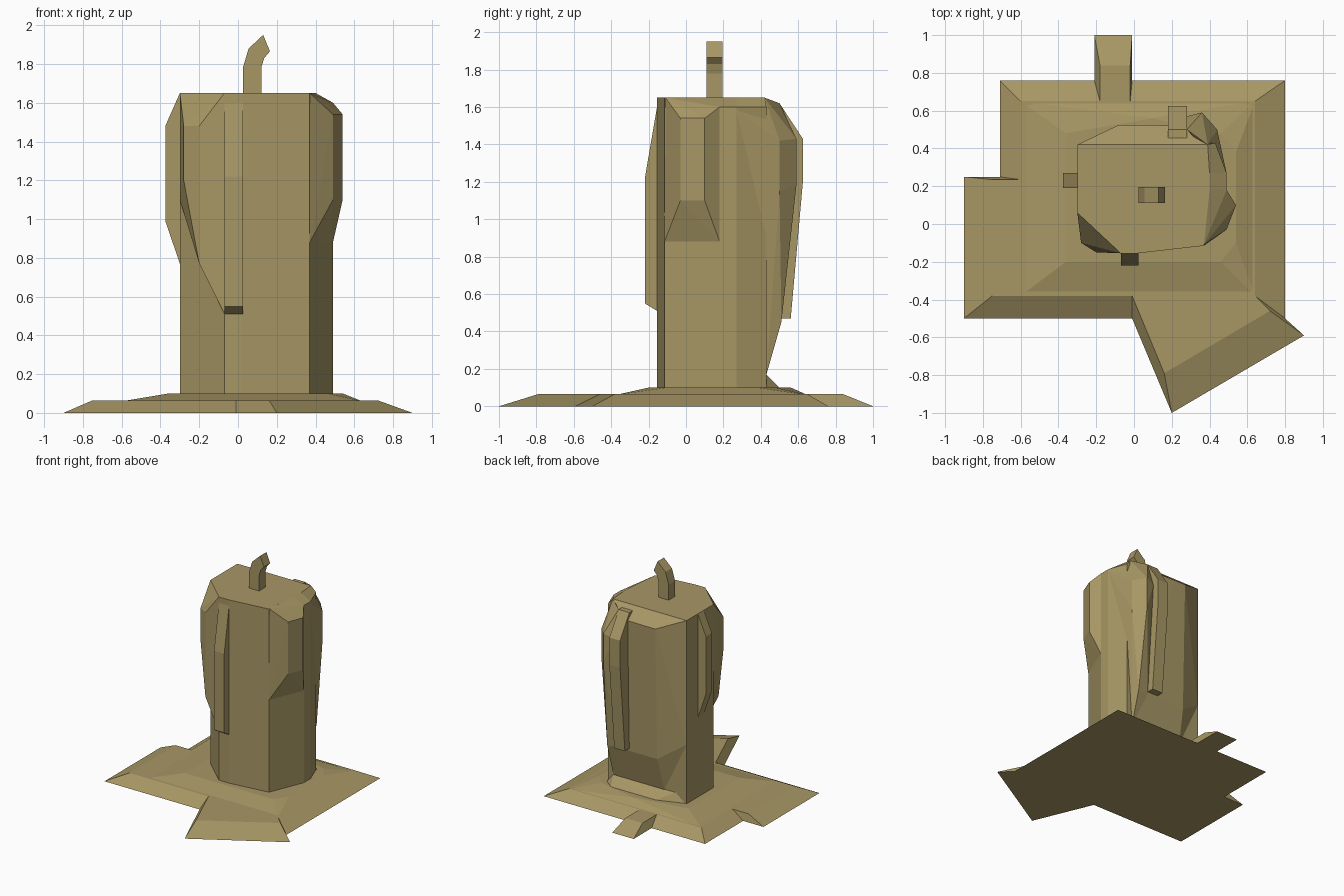
import bpy, bmesh

if "Cube" in bpy.data.objects:
    bpy.data.objects.remove(bpy.data.objects["Cube"])

wax = bpy.data.materials.new("tan wax")
wax.diffuse_color = (0.39, 0.31, 0.13, 1)
wax.use_nodes = True
wax.node_tree.nodes["Principled BSDF"].inputs["Base Color"].default_value = wax.diffuse_color


def finish(name, bm):
    bmesh.ops.recalc_face_normals(bm, faces=bm.faces)
    me = bpy.data.meshes.new(name)
    bm.to_mesh(me)
    bm.free()
    me.materials.append(wax)
    ob = bpy.data.objects.new(name, me)
    bpy.context.collection.objects.link(ob)
    return ob


def loft(name, rings):
    """Skin rings of equal point count, capped at both ends."""
    bm = bmesh.new()
    vs = [[bm.verts.new(p) for p in r] for r in rings]
    for a, b in zip(vs, vs[1:]):
        for i in range(len(a)):
            j = (i + 1) % len(a)
            bm.faces.new((a[i], a[j], b[j], b[i]))
    bm.faces.new(vs[0])
    bm.faces.new(vs[-1])
    return finish(name, bm)


def hull(name, pts):
    """Convex chunk of wax around a few points."""
    bm = bmesh.new()
    for p in pts:
        bm.verts.new(p)
    r = bmesh.ops.convex_hull(bm, input=bm.verts)
    junk = [g for g in set(r["geom_interior"] + r["geom_unused"]) if isinstance(g, bmesh.types.BMVert)]
    bmesh.ops.delete(bm, geom=junk, context='VERTS')
    bmesh.ops.dissolve_limit(bm, angle_limit=0.01, verts=bm.verts, edges=bm.edges)
    return finish(name, bm)


def at(z, pts):
    return [(x, y, z) for x, y in pts]


# melted puddle with irregular outline
outer = [(-.9, -.5), (-.01, -.5), (.2, -1), (.9, -.59), (.8, -.5), (.8, .76), (-.01, .76),
         (-.01, 1), (-.21, 1), (-.21, .76), (-.71, .76), (-.71, .25), (-.9, .25)]
inner = [(-.75, -.38), (-.01, -.38), (.16, -.79), (.72, -.46), (.64, -.38), (.64, .65), (-.02, .65),
         (-.02, .84), (-.18, .84), (-.18, .65), (-.6, .65), (-.6, .235), (-.75, .235)]
loft("puddle", [at(0, outer), at(.065, inner)])

# raised middle of the puddle
hull("puddle_mound", at(.06, [(-.6, -.38), (.64, -.38), (.64, .65), (-.6, .65)]) +
     at(.1, [(-.36, -.2), (.46, -.2), (.54, -.1), (.54, .38), (.46, .48), (.1, .56), (-.36, .48)]))

# candle core, top pulled in on the right
core = [(-.3, .42), (-.3, .06), (-.07, -.155), (.02, -.155), (.37, -.115),
        (.49, .18), (.49, .27), (.43, .43)]
rim = core[:5] + [(.40, .18), (.40, .27), (.39, .42)]
loft("candle_body", [at(.06, core), at(1.6, core), at(1.65, rim)])

# bulge on the right
hull("right_bulge", at(.88, [(.37, -.115), (.49, .18)]) +
     at(1.1, [(.49, -.03), (.54, .1)]) + at(1.54, [(.49, -.03), (.54, .1)]) +
     [(.49, .18, 1.6), (.37, -.11, 1.65), (.40, .18, 1.65)])

# bulge on the front left corner
hull("front_left_bulge", [(-.07, -.155, .51), (-.07, -.155, 1.65), (-.3, .06, 1.65),
     (-.3, .06, 1.1), (-.2, -.15, .77), (-.2, -.15, 1.48), (-.28, -.1, 1.2), (-.28, -.1, 1.48)])

# thick run of wax over the back
hull("back_run", at(1.65, [(-.3, .42), (.39, .42)]) +
     at(1.56, [(-.08, .525), (.03, .525), (.27, .52)]) +
     at(.45, [(-.08, .5), (.3, .5)]) + at(.17, [(-.1, .43), (.38, .43)]) +
     [(-.3, .42, .6)])

# bulge on the back right corner
hull("back_right_bulge", [(.39, .42, 1.65), (.28, .5, 1.62), (.49, .27, 1.58), (.44, .5, 1.42),
     (.36, .59, 1.43), (.44, .5, 1.15), (.36, .59, 1.18), (.28, .57, 1.4), (.28, .5, .45),
     (.38, .51, .45), (.38, .43, .17), (.43, .43, 1.15)])

# wax skirt at the foot of the back
hull("back_skirt", at(.17, [(-.2, .42), (.38, .43)]) +
     at(.09, [(-.3, .42), (-.05, .51), (.35, .51), (.45, .43)]))


# narrow drips: side profiles (outward, z) swept across their width
def drip(name, profile, a, b, along_y):
    rings = [[(w, d, z) if along_y else (d, w, z) for d, z in profile] for w in (a, b)]
    loft(name, rings)


drip("front_drip", [(-.14, 1.6), (-.155, 1.6), (-.22, 1.22), (-.22, .55), (-.155, .51), (-.14, .51)], -.07, .025, True)
drip("left_drip", [(-.28, 1.65), (-.3, 1.65), (-.375, 1.48), (-.375, .99), (-.3, .77), (-.28, .77)], .19, .27, False)
drip("back_drip", [(.45, 1.62), (.5, 1.62), (.625, 1.43), (.625, 1.2), (.56, .47), (.48, .47)], .18, .28, True)

# bent wick
wick = [(.025, 1.64), (.12, 1.64), (.12, 1.78), (.135, 1.83), (.165, 1.865),
        (.13, 1.95), (.055, 1.88), (.025, 1.78)]
drip("wick", wick, .11, .195, False)
